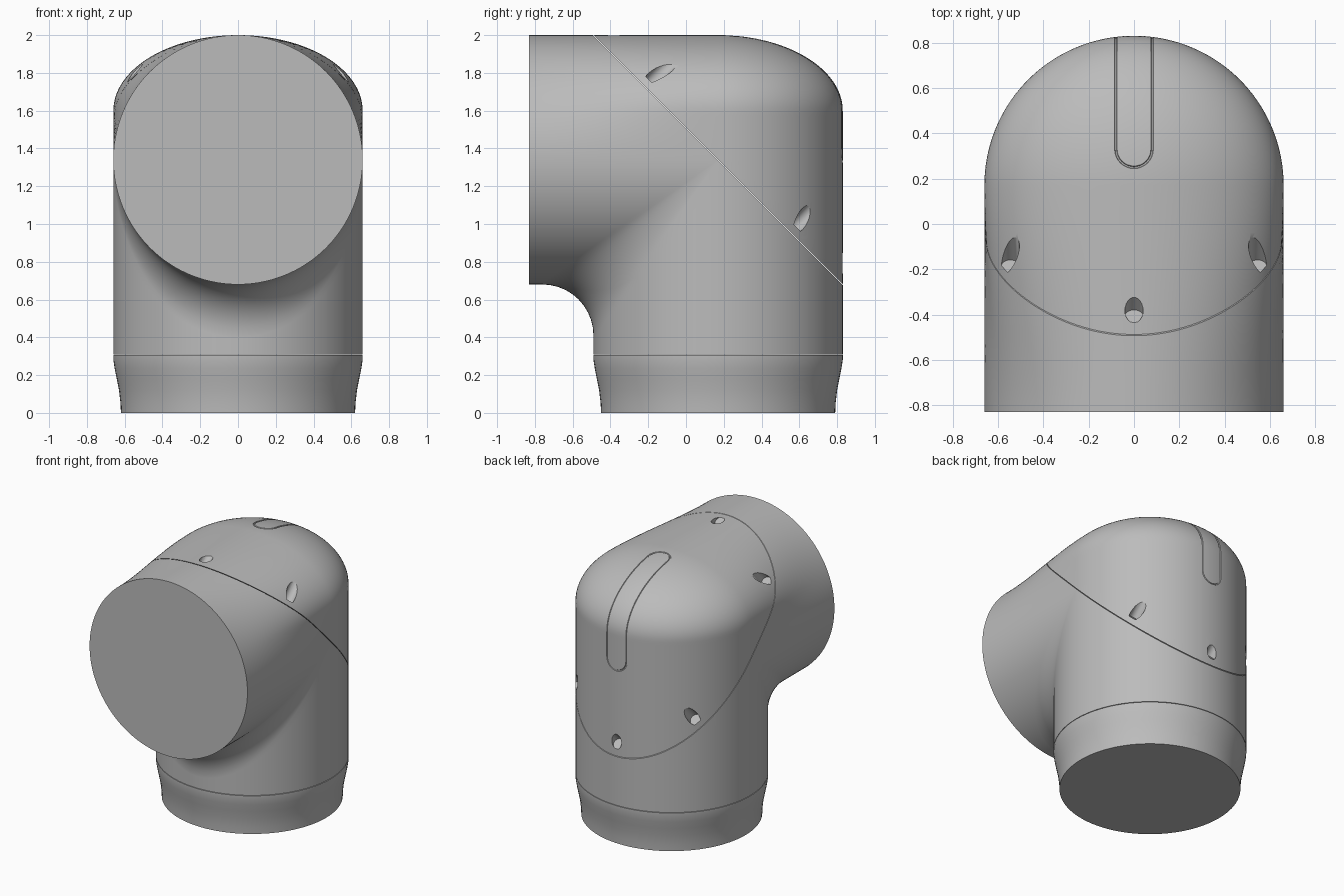
import bpy, bmesh, math
from mathutils import Vector

if "Cube" in bpy.data.objects:
    bpy.data.objects.remove(bpy.data.objects["Cube"], do_unlink=True)

R = 0.66                  # radius of both pipes
YC, ZC = 0.17, 1.34       # upright axis, level axis
FRONT, TOP, SPLIT = -0.83, 2.0, 0.31
DOME = 0.4                # height of the domed corner
N, K, M = 72, 24, 10      # steps around, along the neck, down the wall
DIAG = Vector((0, 1, 1)).normalized()
SEAM = Vector((0, TOP - 2.49 + 0.0, TOP))

grey = bpy.data.materials.new("plain grey")
grey.use_nodes = True
grey.diffuse_color = (0.5, 0.5, 0.5, 1)
grey.node_tree.nodes["Principled BSDF"].inputs["Base Color"].default_value = (0.5, 0.5, 0.5, 1)
SEAM.y = -0.49


def finish(name, bm):
    bmesh.ops.recalc_face_normals(bm, faces=bm.faces)
    mesh = bpy.data.meshes.new(name)
    bm.to_mesh(mesh)
    bm.free()
    mesh.materials.append(grey)
    ob = bpy.data.objects.new(name, mesh)
    bpy.context.collection.objects.link(ob)
    return ob


def select(ob):
    bpy.ops.object.select_all(action="DESELECT")
    ob.select_set(True)
    bpy.context.view_layer.objects.active = ob


def smooth(ob):
    select(ob)
    bpy.ops.object.shade_smooth_by_angle(angle=math.radians(30))


def skin(bm, rows):
    grid = [[bm.verts.new(p) for p in row] for row in rows]
    for a, b in zip(grid, grid[1:]):
        for i in range(len(a) - 1):
            bm.faces.new((a[i], a[i + 1], b[i + 1], b[i]))


def close_holes(bm):
    bmesh.ops.holes_fill(bm, edges=[e for e in bm.edges if e.is_boundary], sides=0)


def dome_radius(z):
    return R * math.sqrt(max(0, 1 - (max(0, z - TOP + DOME) / DOME) ** 2))


def upper_row(z):
    """Level slice: neck sides that widen from the pipe into the round back."""
    pipe, dome = math.sqrt(max(0, R * R - (z - ZC) ** 2)), dome_radius(z)
    side = []
    for k in range(K):
        f = k / K
        t = f * f * (3 - 2 * f)
        side.append((pipe + (dome - pipe) * t, FRONT + f * (YC - FRONT)))
    row = [(-w, y, z) for w, y in side]
    for i in range(N + 1):
        a = math.pi * i / N
        row.append((-dome * math.cos(a), YC + dome * math.sin(a), z))
    return row + [(w, y, z) for w, y in reversed(side)]


def lower_row(i):
    """Upright slice: underside of the neck, fillet, front wall."""
    a = math.pi * i / N
    x, c = -R * math.cos(a), R * math.sin(a)
    r = 0.27 * c / R
    y0, z0 = YC - c - r, ZC - c - r
    row = [(x, FRONT + k / K * (y0 - FRONT), ZC - c) for k in range(K)]
    for j in range(M):
        b = math.pi / 2 * j / M
        row.append((x, y0 + r * math.sin(b), z0 + r * math.cos(b)))
    return row + [(x, YC - c, z0 + (SPLIT - z0) * m / M) for m in range(M + 1)]


def back_row(i):
    a = math.pi * i / N
    return [(-R * math.cos(a), YC + R * math.sin(a), ZC + (SPLIT - ZC) * m / M)
            for m in range(M + 1)]


def elbow(name, keep_cap):
    """Whole elbow, trimmed to one side of the slanted seam."""
    bm = bmesh.new()
    skin(bm, [upper_row(ZC + (TOP - ZC) * math.sin(math.pi / 2 * k / 40)) for k in range(41)])
    skin(bm, [lower_row(i) for i in range(N + 1)])
    skin(bm, [back_row(i) for i in range(N + 1)])
    bmesh.ops.remove_doubles(bm, verts=bm.verts, dist=1e-4)
    close_holes(bm)
    bmesh.ops.recalc_face_normals(bm, faces=bm.faces)
    bmesh.ops.bisect_plane(bm, geom=bm.verts[:] + bm.edges[:] + bm.faces[:],
                           plane_co=SEAM + DIAG * (0.002 if keep_cap else -0.002), plane_no=DIAG,
                           clear_inner=keep_cap, clear_outer=not keep_cap)
    close_holes(bm)
    return finish(name, bm)


def cut(ob, cutter):
    cutter.hide_render = True
    mod = ob.modifiers.new("cut", "BOOLEAN")
    mod.operation, mod.solver, mod.object = "DIFFERENCE", "EXACT", cutter
    select(ob)
    bpy.ops.object.modifier_apply(modifier=mod.name)
    bpy.data.objects.remove(cutter, do_unlink=True)


# Main parts
body = elbow("elbow_body", False)
cap = elbow("elbow_cap", True)

# Tapered collar at the foot
bm = bmesh.new()
profile = [(0.62, 0), (0.622, 0.05), (0.63, 0.12), (0.642, 0.18), (0.653, 0.235),
           (R, 0.28), (R, SPLIT - 0.004)]
skin(bm, [[(r * math.cos(math.tau * i / 96), YC + r * math.sin(math.tau * i / 96), z)
           for i in range(97)] for r, z in profile])
bmesh.ops.remove_doubles(bm, verts=bm.verts, dist=1e-5)
close_holes(bm)
collar = finish("foot_collar", bm)

# Screw holes square to the seam
holes = [(0, -0.38, TOP), (0, 0.83, 0.79)]
for s in (-1, 1):
    holes += [(s * 0.545, -0.12, 1.82), (s * 0.485, 0.62, 1.03)]
for p in holes:
    p = Vector(p)
    base = p - DIAG * ((p - SEAM).dot(DIAG) - 0.04)
    bpy.ops.mesh.primitive_cylinder_add(vertices=24, radius=0.04, depth=0.7,
                                        location=base + DIAG * 0.35,
                                        rotation=DIAG.to_track_quat("Z", "Y").to_euler())
    cut(cap, bpy.context.object)

# Fine groove around the long round-ended strip over the top and back
arc = []
for k in range(201):
    a = math.pi / 2 * k / 200
    arc.append((R * math.sin(a), TOP - DOME + DOME * math.cos(a)))
arc += [(R, TOP - DOME - 0.01 * k) for k in range(1, 50)]
dist = [0]
for p, q in zip(arc, arc[1:]):
    dist.append(dist[-1] + math.dist(p, q))


def on_strip(x, v):
    k = next(k for k, d in enumerate(dist) if d >= v)
    f = (v - dist[k - 1]) / (dist[k] - dist[k - 1])
    r = arc[k - 1][0] + f * (arc[k][0] - arc[k - 1][0])
    z = arc[k - 1][1] + f * (arc[k][1] - arc[k - 1][1])
    if r < R - 0.001:
        z = TOP - DOME + DOME * math.sqrt(max(0, 1 - (x * x + r * r) / R ** 2))
        return (x, YC + r, z) if x * x + r * r < (0.9 * R) ** 2 else (x, YC + math.sqrt(r * r - x * x), arc[k][1])
    return (x, YC + math.sqrt(r * r - x * x), z)


W = 0.08
start = 0.08 + W
end = dist[200] + (TOP - DOME - 1.33) - W
path = []
for s, v0 in ((1, start), (-1, end)):
    for i in range(17):
        a = math.pi * i / 16
        path.append(on_strip(-s * W * math.cos(a), v0 - s * W * math.sin(a)))
    for i in range(1, 40):
        f = i / 40 if s > 0 else 1 - i / 40
        path.append(on_strip(s * W, start + f * (end - start)))
curve = bpy.data.curves.new("strip_groove", "CURVE")
curve.dimensions = "3D"
curve.bevel_depth, curve.bevel_resolution = 0.006, 1
spline = curve.splines.new("POLY")
spline.points.add(len(path) - 1)
for pt, p in zip(spline.points, path):
    pt.co = (*p, 1)
spline.use_cyclic_u = True
groove = bpy.data.objects.new("strip_groove", curve)
bpy.context.collection.objects.link(groove)
select(groove)
bpy.ops.object.convert(target="MESH")
cut(cap, bpy.context.object)

for ob in (body, cap, collar):
    smooth(ob)
